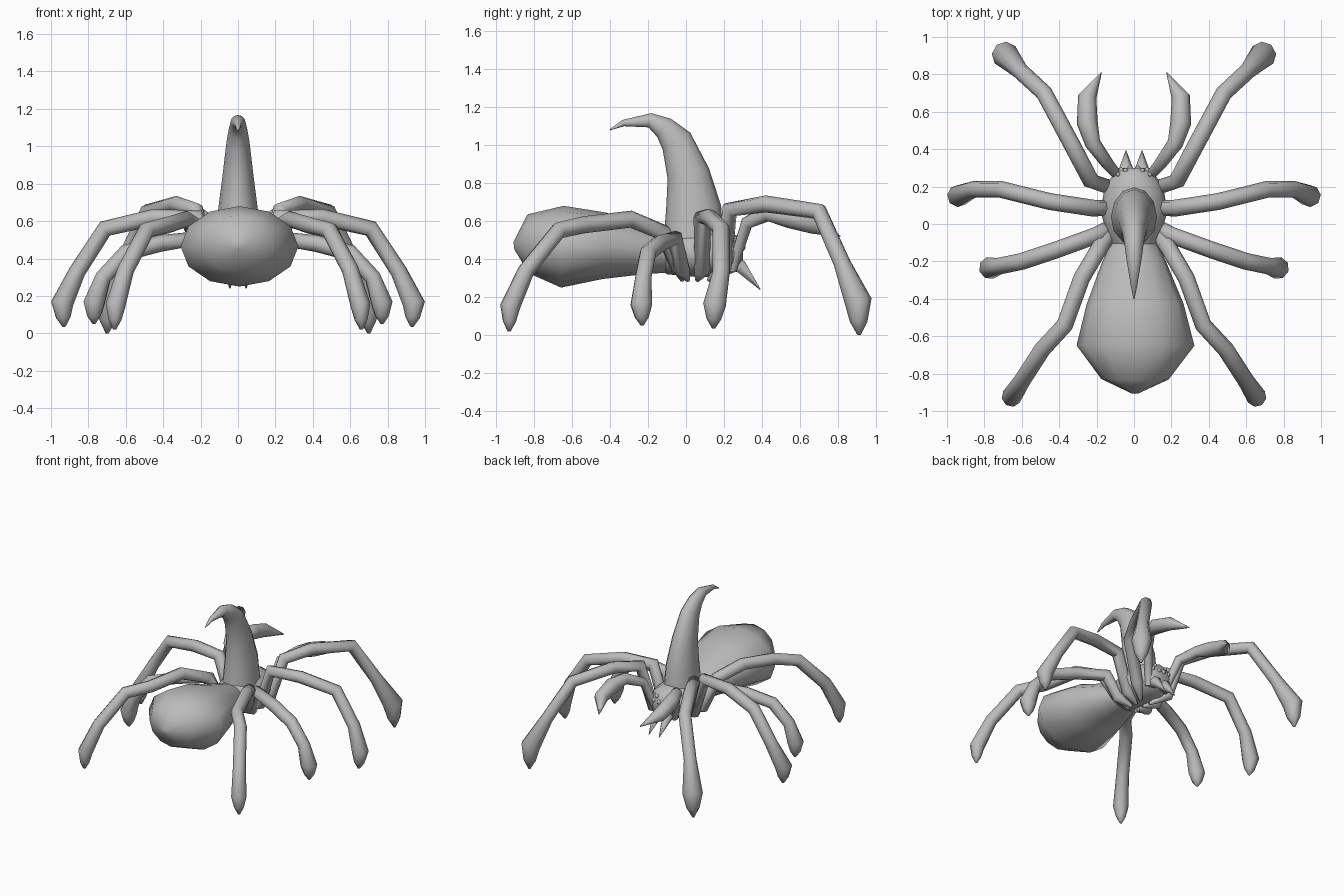
import bpy, bmesh, math
from mathutils import Vector

if "Cube" in bpy.data.objects:
    bpy.data.objects.remove(bpy.data.objects["Cube"])

grey = bpy.data.materials.new("plain grey")
grey.use_nodes = True
grey.diffuse_color = (0.5, 0.5, 0.5, 1)
grey.node_tree.nodes["Principled BSDF"].inputs["Base Color"].default_value = (0.5, 0.5, 0.5, 1)


def finish(name, bm):
    bmesh.ops.recalc_face_normals(bm, faces=bm.faces)
    mesh = bpy.data.meshes.new(name)
    bm.to_mesh(mesh)
    bm.free()
    mesh.materials.append(grey)
    ob = bpy.data.objects.new(name, mesh)
    bpy.context.collection.objects.link(ob)
    bpy.ops.object.select_all(action='DESELECT')
    ob.select_set(True)
    bpy.context.view_layer.objects.active = ob
    bpy.ops.object.shade_smooth_by_angle(angle=math.radians(65))


def tube(name, path, radii, sides=8, across=None, mirror=1):
    """Loft elliptical rings along a path; each radius is a number or (across, other)."""
    pts = [Vector((p[0] * mirror, p[1], p[2])) for p in path]
    if across is None:
        run = pts[-1] - pts[0]
        across = Vector((-run.y, run.x, 0)).normalized()
    bm = bmesh.new()
    rings = []
    for i, (p, r) in enumerate(zip(pts, radii)):
        ra, rb = r if isinstance(r, tuple) else (r, r)
        before = (p - pts[i - 1]).normalized() if i else Vector()
        after = (pts[i + 1] - p).normalized() if i < len(pts) - 1 else Vector()
        tangent = (before + after).normalized()
        other = tangent.cross(across).normalized()
        side = other.cross(tangent)
        angles = [2 * math.pi * k / sides for k in range(sides)]
        rings.append([bm.verts.new(p + side * ra * math.cos(a) + other * rb * math.sin(a))
                      for a in angles])
    for a, b in zip(rings, rings[1:]):
        for k in range(sides):
            n = (k + 1) % sides
            bm.faces.new((a[k], a[n], b[n], b[k]))
    bm.faces.new(rings[0])
    bm.faces.new(rings[-1])
    finish(name, bm)


X = Vector((1, 0, 0))

# Abdomen, head section and horn
tube("abdomen",
     [(.005, -.905, .47), (.005, -.83, .48), (.008, -.65, .465), (.005, -.43, .47),
      (0, -.2, .44), (0, -.05, .42)],
     [(.02, .02), (.18, .155), (.315, .215), (.26, .175), (.17, .12), (.1, .09)], 12, X)
tube("head_section",
     [(0, -.16, .43), (0, -.1, .43), (0, .07, .43), (0, .2, .43), (0, .28, .43), (0, .3, .43)],
     [(.06, .06), (.13, .11), (.18, .125), (.155, .12), (.1, .09), (.06, .05)], 12, X)
tube("horn",
     [(0, .04, .48), (0, .04, .67), (0, .012, .85), (0, -.05, 1.02), (0, -.115, 1.09),
      (0, -.19, 1.13), (0, -.33, 1.115), (0, -.4, 1.08)],
     [(.125, .16), (.105, .145), (.082, .112), (.062, .085), (.05, .06),
      (.04, .038), .017, .003], 12, X)

# Leg paths from the underside of the body to the foot tip, with foot radius
legs = {
    "front_leg": ([(.04, .12, .29), (.14, .2, .36), (.23, .23, .66), (.33, .42, .69),
                   (.48, .7, .65), (.61, .82, .38), (.69, .905, .18), (.7, .91, 0)], .072),
    "second_leg": ([(.03, .06, .29), (.13, .085, .34), (.22, .085, .62), (.45, .12, .62),
                    (.71, .185, .56), (.86, .185, .33), (.94, .15, .16), (.93, .145, .035)], .06),
    "third_leg": ([(.03, .01, .29), (.13, -.02, .34), (.2, -.06, .51), (.42, -.14, .48),
                   (.6, -.2, .43), (.72, -.225, .3), (.77, -.235, .16), (.77, -.23, .05)], .06),
    "rear_leg": ([(.03, -.02, .29), (.12, -.04, .36), (.18, -.12, .54), (.28, -.29, .61),
                  (.37, -.54, .58), (.49, -.67, .55), (.6, -.84, .34), (.655, -.925, .15),
                  (.66, -.93, .02)], .054),
}

for label, m in (("left", 1), ("right", -1)):
    for name, (path, foot) in legs.items():
        # Round the foot with one more ring just above its tip
        heel, tip = Vector(path[-2]), Vector(path[-1])
        rings = path[:-1] + [heel.lerp(tip, .6), tip]
        radii = [.012, .042] + [.045] * (len(path) - 4) + [foot, foot * .65, .008]
        tube(f"{label}_{name}", rings, radii, 8, None, m)

    # Feelers with hooked tips, and fangs
    tube(f"{label}_feeler",
         [(.07, .24, .34), (.14, .32, .59), (.22, .43, .64), (.25, .54, .62),
          (.25, .68, .58), (.175, .81, .52)],
         [.025, .035, .042, .056, .05, .003], 8, None, m)
    tube(f"{label}_fang",
         [(.04, .2, .38), (.043, .29, .36), (.043, .39, .24)],
         [.04, .04, .003], 6, X, m)

    # Cluster of small eyes
    for i, (x, y, z, r) in enumerate([(.02, .295, .46, .018), (.07, .285, .46, .018),
                                      (.045, .285, .495, .014), (.085, .265, .49, .012)]):
        bm = bmesh.new()
        bmesh.ops.create_uvsphere(bm, u_segments=8, v_segments=6, radius=r)
        bmesh.ops.translate(bm, verts=bm.verts, vec=(x * m, y, z))
        finish(f"{label}_eye_{i + 1}", bm)
